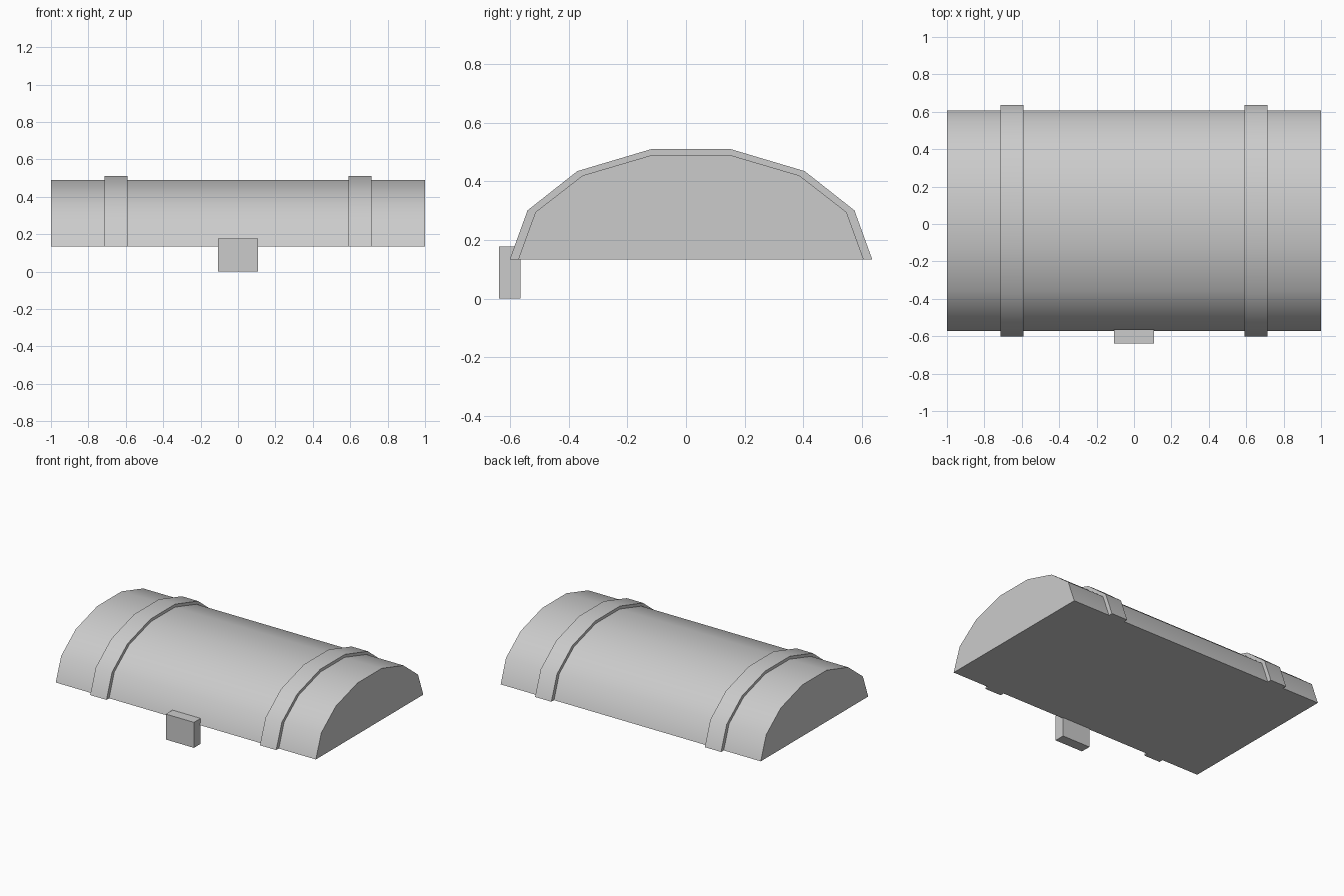
import bpy
import bmesh
from math import radians

cube = bpy.data.objects.get("Cube")
if cube:
    bpy.data.objects.remove(cube, do_unlink=True)

# One plain grey for everything
GREY = (0.6, 0.6, 0.6, 1.0)
grey = bpy.data.materials.new("plain grey")
grey.use_nodes = True
grey.diffuse_color = GREY
grey.node_tree.nodes["Principled BSDF"].inputs["Base Color"].default_value = GREY

CENTRE_Y = 0.017
LID = [(0.59, 0.133), (0.531, 0.295), (0.37, 0.42), (0.133, 0.49)]
BAND = [(0.619, 0.133), (0.558, 0.301), (0.388, 0.435), (0.136, 0.51)]


def arch(half):
    """Mirror half an arch into a full front-to-back outline."""
    return ([(CENTRE_Y - y, z) for y, z in half]
            + [(CENTRE_Y + y, z) for y, z in reversed(half)])


def extrude_x(name, outline, x0, x1):
    """Extrude a closed y-z outline along x, smooth on the gentle bends."""
    bm = bmesh.new()
    face = bm.faces.new([bm.verts.new((x0, y, z)) for y, z in outline])
    result = bmesh.ops.extrude_face_region(bm, geom=[face])
    moved = [g for g in result["geom"] if isinstance(g, bmesh.types.BMVert)]
    bmesh.ops.translate(bm, verts=moved, vec=(x1 - x0, 0, 0))
    bmesh.ops.recalc_face_normals(bm, faces=bm.faces)
    for f in bm.faces:
        f.smooth = True
    for e in bm.edges:
        e.smooth = e.calc_face_angle(0) < radians(40)
    mesh = bpy.data.meshes.new(name)
    bm.to_mesh(mesh)
    bm.free()
    mesh.materials.append(grey)
    obj = bpy.data.objects.new(name, mesh)
    bpy.context.collection.objects.link(obj)
    return obj


# Domed lid
extrude_x("lid", arch(LID), -1, 1)

# Raised straps wrapping over the lid
strap = arch(BAND) + arch(LID)[::-1]
for side, sign in (("left", 1), ("right", -1)):
    extrude_x(side + "_strap", strap, sign * 0.59, sign * 0.715)

# Latch hanging at the front
extrude_x("latch", [(-0.638, 0), (-0.565, 0), (-0.565, 0.177), (-0.638, 0.177)],
          -0.108, 0.108)
